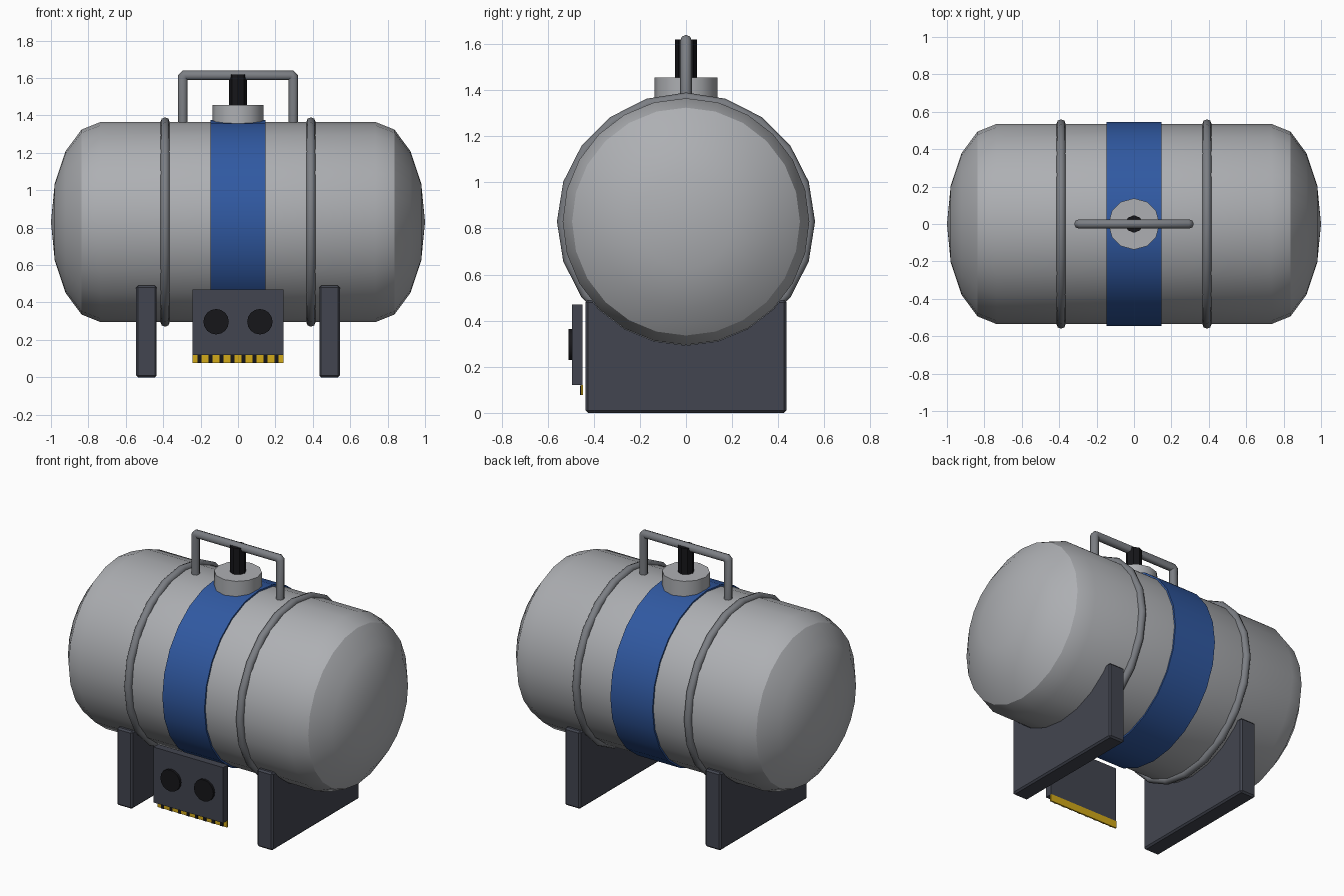
import bpy, bmesh, math
from mathutils import Matrix, Vector

if "Cube" in bpy.data.objects:
    bpy.data.objects.remove(bpy.data.objects["Cube"])

ZC, R = 0.83, 0.535


def material(name, rgb):
    m = bpy.data.materials.new(name)
    m.diffuse_color = (*rgb, 1)
    m.use_nodes = True
    m.node_tree.nodes["Principled BSDF"].inputs["Base Color"].default_value = m.diffuse_color
    return m


SLATE = material("slate", (0.055, 0.06, 0.08))
BLUE = material("blue", (0.03, 0.10, 0.36))
BLACK = material("black", (0.008, 0.008, 0.01))
YELLOW = material("yellow", (0.65, 0.40, 0.01))
STEEL = material("steel", (0.20, 0.21, 0.23))
GREY = material("light_grey", (0.42, 0.43, 0.45))


def finish(name, bm, mat, smooth=None):
    bmesh.ops.recalc_face_normals(bm, faces=bm.faces)
    me = bpy.data.meshes.new(name)
    bm.to_mesh(me)
    bm.free()
    ob = bpy.data.objects.new(name, me)
    bpy.context.collection.objects.link(ob)
    me.materials.append(mat)
    if smooth:
        bpy.ops.object.select_all(action='DESELECT')
        ob.select_set(True)
        bpy.context.view_layer.objects.active = ob
        bpy.ops.object.shade_smooth_by_angle(angle=math.radians(smooth))
    return ob


def box(name, lo, hi, mat, bevel=0):
    bm = bmesh.new()
    lo, hi = Vector(lo), Vector(hi)
    bmesh.ops.create_cube(bm, size=1, matrix=Matrix.Translation((lo + hi) / 2)
                          @ Matrix.Diagonal((*(hi - lo), 1)))
    if bevel:
        bmesh.ops.bevel(bm, geom=bm.edges[:], offset=bevel, segments=1, affect='EDGES')
    return finish(name, bm, mat)


def cylinder(name, center, axis, r, depth, sides, mat, smooth=None):
    bm = bmesh.new()
    rot = Vector((0, 0, 1)).rotation_difference(Vector(axis)).to_matrix().to_4x4()
    bmesh.ops.create_cone(bm, cap_ends=True, segments=sides, radius1=r, radius2=r,
                          depth=depth, matrix=Matrix.Translation(center) @ rot)
    return finish(name, bm, mat, smooth)


def lathe_x(name, profile, sides, mat, closed=False, smooth=40):
    # spin (x, radius) points around the tank axis
    bm = bmesh.new()
    vs = [bm.verts.new((x, 0, ZC + r)) for x, r in profile]
    es = [bm.edges.new(p) for p in zip(vs, vs[1:])]
    if closed:
        es.append(bm.edges.new((vs[-1], vs[0])))
    bmesh.ops.spin(bm, geom=vs + es, cent=(0, 0, ZC), axis=(1, 0, 0),
                   angle=2 * math.pi, steps=sides, use_merge=True)
    bmesh.ops.remove_doubles(bm, verts=bm.verts, dist=1e-4)
    return finish(name, bm, mat, smooth)


# pressure tank with elliptical ends
half = [(0.735 + 0.265 * math.sin(i * math.pi / 8), R * math.cos(i * math.pi / 8))
        for i in range(5)]
lathe_x("tank", [(-x, r) for x, r in reversed(half)] + half, 24, GREY, smooth=30)

# painted centre band
lathe_x("blue_band", [(-0.147, 0.52), (-0.147, 0.545), (0.147, 0.545), (0.147, 0.52)],
        24, BLUE, closed=True)

# rings and cradle legs, mirrored left and right
cutter = cylinder("saddle_cutter", (0, 0, ZC), (1, 0, 0), 0.537, 3, 24, SLATE)
cutter.hide_render = True
cutter.hide_viewport = True
for side, s in (("left", -1), ("right", 1)):
    ring = [(s * 0.39 + 0.025 * math.cos(a * math.pi / 4),
             R + 0.025 * math.sin(a * math.pi / 4)) for a in range(8)]
    lathe_x(side + "_ring", ring, 20, STEEL, closed=True, smooth=50)
    leg = box(side + "_saddle", (s * 0.49 - 0.055, -0.435, 0), (s * 0.49 + 0.055, 0.435, 0.49),
              SLATE, 0.01)
    cut = leg.modifiers.new("tank_cut", 'BOOLEAN')
    cut.operation = 'DIFFERENCE'
    cut.solver = 'EXACT'
    cut.object = cutter

# filler neck and valve stem
cylinder("filler_neck", (0, 0, 1.395), (0, 0, 1), 0.137, 0.12, 12, GREY, 35)
cylinder("valve_stem", (0, 0, 1.52), (0, 0, 1), 0.047, 0.20, 8, BLACK)

# carrying handle: octagonal tube along a mitred path
bm = bmesh.new()
path = [(-0.295, 1.34), (-0.295, 1.605), (-0.285, 1.615),
        (0.285, 1.615), (0.295, 1.605), (0.295, 1.34)]
pts = [Vector((x, 0, z)) for x, z in path]
loops = []
for i, p in enumerate(pts):
    d1 = (p - pts[i - 1]).normalized() if i else (pts[1] - p).normalized()
    d2 = (pts[i + 1] - p).normalized() if i < len(pts) - 1 else d1
    t = (d1 + d2).normalized()
    n = Vector((t.z, 0, -t.x)) / t.dot(d1)
    loops.append([bm.verts.new(p + 0.025 * (n * math.cos(a * math.pi / 4)
                  + Vector((0, math.sin(a * math.pi / 4), 0)))) for a in range(8)])
for a, b in zip(loops, loops[1:]):
    for k in range(8):
        bm.faces.new((a[k], a[(k + 1) % 8], b[(k + 1) % 8], b[k]))
bm.faces.new(loops[0])
bm.faces.new(loops[-1])
finish("carry_handle", bm, STEEL, 50)

# control panel with two gauges
box("control_panel", (-0.243, -0.495, 0.12), (0.243, -0.448, 0.47), SLATE)
for side, s in (("left", -1), ("right", 1)):
    cylinder(side + "_gauge", (s * 0.117, -0.4975, 0.297), (0, -1, 0), 0.068, 0.025, 16, BLACK, 35)

# hazard strip under the panel
box("hazard_strip", (-0.243, -0.456, 0.077), (0.243, -0.447, 0.122), YELLOW)
for i in range(8):
    x = -0.206 + i * 0.0589
    box(f"hazard_stripe_{i + 1}", (x - 0.01, -0.459, 0.077), (x + 0.01, -0.455, 0.119), BLACK)
